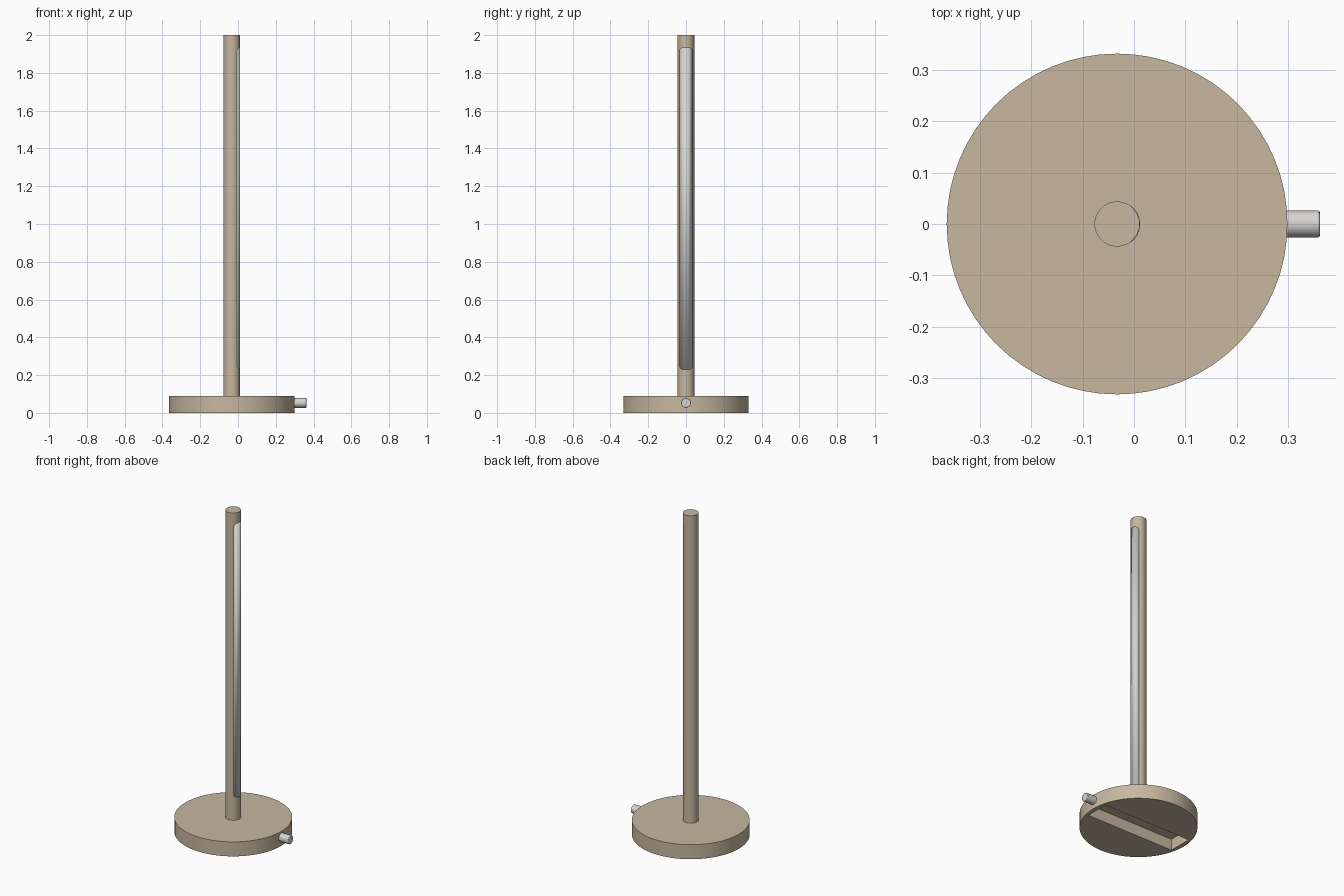
import bpy, bmesh, math

cube = bpy.data.objects.get("Cube")
if cube:
    bpy.data.objects.remove(cube, do_unlink=True)

AXIS_X = -0.033        # centre of base and pole
BASE_R, BASE_H = 0.332, 0.09
POLE_R, TOP = 0.044, 2.0


def make_material(name, rgb):
    mat = bpy.data.materials.new(name)
    mat.use_nodes = True
    mat.diffuse_color = (*rgb, 1)
    mat.node_tree.nodes["Principled BSDF"].inputs["Base Color"].default_value = (*rgb, 1)
    return mat


tan = make_material("warm tan", (0.57, 0.48, 0.35))
grey = make_material("light grey", (0.68, 0.66, 0.64))


def finish(obj, name, mat):
    obj.name = obj.data.name = name
    obj.data.materials.clear()
    obj.data.materials.append(mat)
    bpy.ops.object.select_all(action='DESELECT')
    obj.select_set(True)
    bpy.context.view_layer.objects.active = obj
    bpy.ops.object.shade_smooth_by_angle(angle=math.radians(30))
    return obj


def cylinder(name, radius, length, centre, mat, sides=48, rotation=(0, 0, 0)):
    bpy.ops.mesh.primitive_cylinder_add(vertices=sides, radius=radius, depth=length,
                                        location=centre, rotation=rotation)
    return finish(bpy.context.object, name, mat)


# Round base with a long channel cut into the underside
base = cylinder("base", BASE_R, BASE_H, (AXIS_X, 0, BASE_H / 2), tan, 64)
bpy.ops.mesh.primitive_cube_add(size=1, location=(AXIS_X, 0, 0.02))
cutter = bpy.context.object
cutter.name = "channel_cutter"
cutter.scale = (0.61, 0.15, 0.10)
cutter.hide_render = True
cutter.data.materials.append(tan)
cut = base.modifiers.new("channel", 'BOOLEAN')
cut.operation = 'DIFFERENCE'
cut.solver = 'EXACT'
cut.object = cutter
bpy.ops.object.select_all(action='DESELECT')
base.select_set(True)
bpy.context.view_layer.objects.active = base
bpy.ops.object.modifier_apply(modifier=cut.name)
bpy.data.objects.remove(cutter, do_unlink=True)
finish(base, "base", tan)

# Upright pole
cylinder("pole", POLE_R, TOP - BASE_H + 0.005,
         (AXIS_X, 0, (TOP + BASE_H - 0.005) / 2), tan)

# Side knob on the rim
knob = cylinder("knob", 0.026, 0.072, (0.326, 0, 0.053), grey, 32, (0, math.pi / 2, 0))
bevel = knob.modifiers.new("soft_edge", 'BEVEL')
bevel.width = 0.003
bevel.segments = 2

# Long curved light strip with rounded corners, wrapped on the pole's +x side
HALF, LOW, HIGH, CORNER, STEPS = 0.035, 0.23, 1.935, 0.022, 24
bm = bmesh.new()
limit = math.asin(HALF / POLE_R)
columns = []
for i in range(STEPS + 1):
    angle = limit * (2 * i / STEPS - 1)
    y = POLE_R * math.sin(angle)
    over = max(0, abs(y) - (HALF - CORNER))
    trim = CORNER - math.sqrt(max(0, CORNER ** 2 - over ** 2))
    r = POLE_R + 0.0006
    columns.append([bm.verts.new((AXIS_X + r * math.cos(angle), r * math.sin(angle), z))
                    for z in (LOW + trim, HIGH - trim)])
for a, b in zip(columns, columns[1:]):
    bm.faces.new((a[0], b[0], b[1], a[1]))
mesh = bpy.data.meshes.new("light_strip")
bm.to_mesh(mesh)
bm.free()
strip = bpy.data.objects.new("light_strip", mesh)
bpy.context.collection.objects.link(strip)
finish(strip, "light_strip", grey)
shell = strip.modifiers.new("thickness", 'SOLIDIFY')
shell.thickness = 0.004
shell.offset = -1
